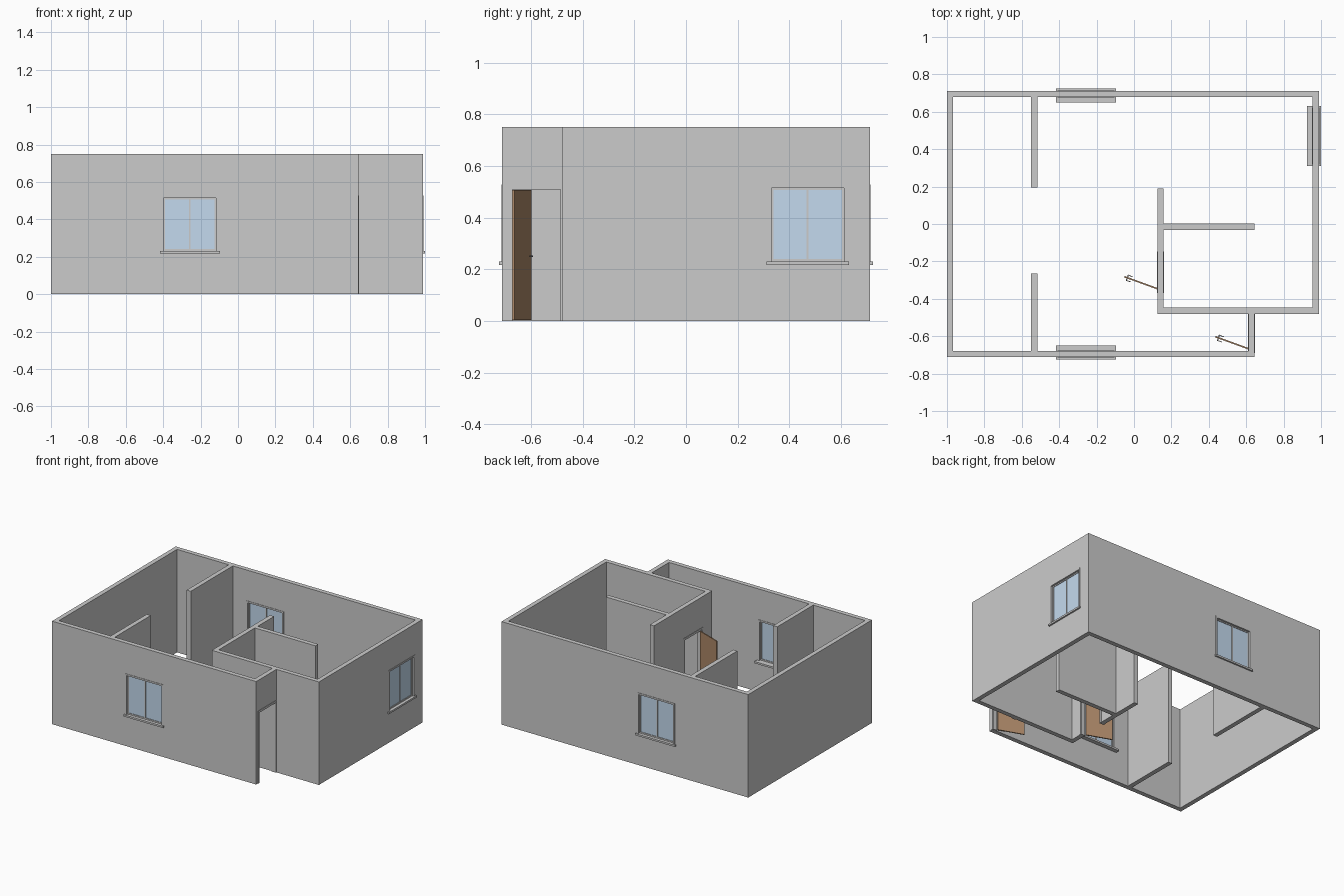
import bpy, bmesh, math
from mathutils import Matrix, Vector

if "Cube" in bpy.data.objects:
    bpy.data.objects.remove(bpy.data.objects["Cube"])

H, T = 0.75, 0.033            # wall height and thickness
XL, XR, YO = -1.0, 0.988, 0.712
HEAD = 0.515                  # top of every door and window opening
SILL = 0.23


def material(name, rgb):
    m = bpy.data.materials.new(name)
    m.diffuse_color = (*rgb, 1)
    m.use_nodes = True
    m.node_tree.nodes["Principled BSDF"].inputs["Base Color"].default_value = m.diffuse_color
    return m


GLASS = material("glass", (0.55, 0.70, 0.86))
WOOD = material("wood", (0.42, 0.25, 0.14))
WHITE = material("white_paint", (0.88, 0.88, 0.86))
METAL = material("metal", (0.3, 0.28, 0.26))


def boxes(name, parts, mat=None, frame=Matrix()):
    """One object from a list of (min corner, max corner) boxes."""
    bm = bmesh.new()
    for lo, hi in parts:
        lo, hi = Vector(lo), Vector(hi)
        m = Matrix.Translation((lo + hi) / 2) @ Matrix.Diagonal((*(hi - lo), 1))
        bmesh.ops.create_cube(bm, size=1, matrix=m)
    me = bpy.data.meshes.new(name)
    bm.to_mesh(me)
    bm.free()
    ob = bpy.data.objects.new(name, me)
    ob.matrix_world = frame
    if mat:
        me.materials.append(mat)
    bpy.context.collection.objects.link(ob)
    return ob


def wall(name, x0, x1, y0, y1, opening=None):
    """Axis-aligned wall; opening = (start, end, bottom) along its long side."""
    if not opening:
        return boxes(name, [((x0, y0, 0), (x1, y1, H))])
    a, b, bottom = opening
    along_x = x1 - x0 > y1 - y0
    s, e = (x0, x1) if along_x else (y0, y1)
    parts = []
    for u0, u1, z0, z1 in ((s, a, 0, H), (b, e, 0, H), (a, b, 0, bottom), (a, b, HEAD, H)):
        if u1 - u0 > 1e-5 and z1 - z0 > 1e-5:
            if along_x:
                parts.append(((u0, y0, z0), (u1, y1, z1)))
            else:
                parts.append(((x0, u0, z0), (x1, u1, z1)))
    return boxes(name, parts)


def surround(half, w, d0, d1, z0, z1):
    """Two uprights and a head; local x runs along the wall, y through it."""
    return [((-half - w, d0, z0), (-half, d1, z1 + w)),
            ((half, d0, z0), (half + w, d1, z1 + w)),
            ((-half, d0, z1), (half, d1, z1 + w))]


def window(name, x, y, turn):
    f = Matrix.Translation((x, y, 0)) @ Matrix.Rotation(math.radians(turn), 4, 'Z')
    h, t = WIN / 2, T / 2
    boxes(name + "_sill", [((-0.16, -0.028, 0.217), (0.16, 0.047, SILL))], None, f)
    boxes(name + "_trim", surround(h, 0.012, -t - 0.003, -t, SILL, HEAD)
          + surround(h, 0.012, t, t + 0.003, SILL, HEAD), WHITE, f)
    boxes(name + "_frame", surround(h - 0.008, 0.008, -0.006, 0.006, SILL, HEAD - 0.008)
          + [((-h, -0.006, SILL), (h, 0.006, SILL + 0.01)),
             ((-0.004, -0.006, SILL), (0.004, 0.006, HEAD))], WHITE, f)
    boxes(name + "_glass", [((-h, -0.002, SILL), (h, 0.002, HEAD))], GLASS, f)


def door(name, x, y):
    """Door in a wall running along y, hinged at its front end, ajar to -x."""
    f = Matrix.Translation((x, y, 0)) @ Matrix.Rotation(math.radians(90), 4, 'Z')
    h, t = DOOR / 2, T / 2
    boxes(name + "_frame", surround(h - 0.006, 0.006, -t, t, 0, HEAD - 0.006)
          + surround(h, 0.012, -t - 0.003, -t, 0, HEAD)
          + surround(h, 0.012, t, t + 0.003, 0, HEAD), WHITE, f)
    leaf = Matrix.Translation((x - t, y - h + 0.011, 0)) @ Matrix.Rotation(math.radians(160), 4, 'Z')
    boxes(name + "_leaf", [((0, -0.004, 0.003), (0.188, 0.004, HEAD - 0.008))], WOOD, leaf)
    # lever handles on both sides
    boxes(name + "_handle", [((0.168, -0.015, 0.247), (0.174, 0.015, 0.253))]
          + [((0.146, s - 0.002, 0.247), (0.174, s + 0.002, 0.253)) for s in (-0.015, 0.015)],
          METAL, leaf)


WIN, DOOR = 0.28, 0.198
WX, WY = -0.257, 0.471        # window centres along the walls
win_x = (WX - WIN / 2, WX + WIN / 2, SILL)
win_y = (WY - WIN / 2, WY + WIN / 2, SILL)
YI = YO - T

# outer walls
wall("front_wall", XL, 0.645, -YO, -YI, win_x)
wall("back_wall", XL, XR, YI, YO, win_x)
wall("left_wall", XL, XL + T, -YI, YI)
wall("right_wall", XR - T, XR, -0.447, YI, win_y)
wall("recess_wall", 0.125, XR, -0.48, -0.447)
wall("entry_wall", 0.612, 0.645, -YI, -0.48, (-YI, -0.48, 0))

# inner partitions
DY = -0.258
wall("bath_side_wall", 0.125, 0.158, -0.447, 0.19, (DY - DOOR / 2, DY + DOOR / 2, 0))
wall("bath_back_wall", 0.158, 0.645, -0.031, 0.002)
wall("bedroom_wall_back", -0.55, -0.517, 0.195, YI)
wall("bedroom_wall_front", -0.55, -0.517, -YI, -0.265)

# windows and doors
window("front_window", WX, -YO + T / 2, 0)
window("back_window", WX, YO - T / 2, 180)
window("right_window", XR - T / 2, WY, 90)
door("entry_door", 0.6285, -0.579)
door("bath_door", 0.1415, DY)
